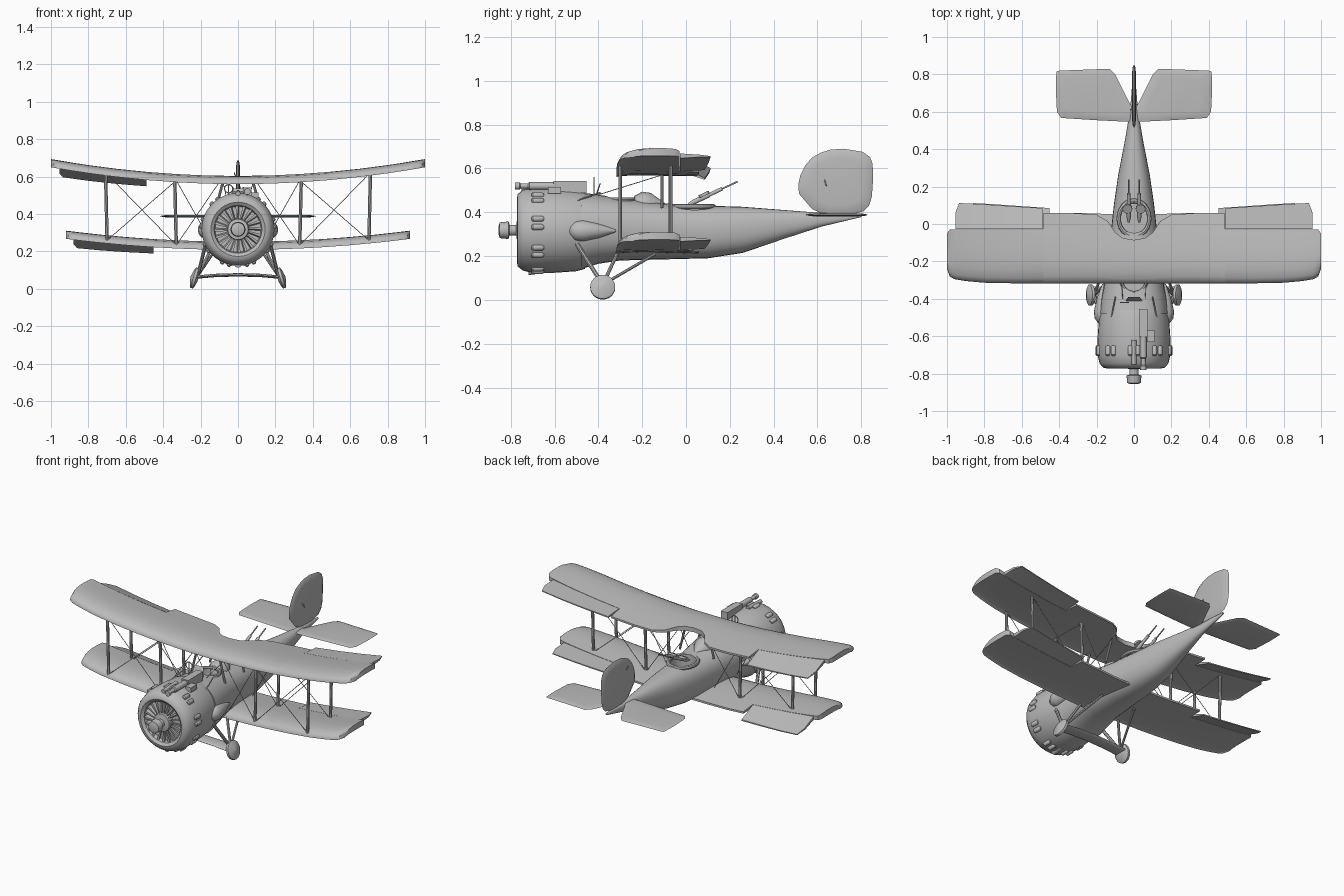
import bpy, bmesh
from math import sin, cos, pi, tan, radians, copysign
from mathutils import Vector

cube = bpy.data.objects.get("Cube")
if cube:
    bpy.data.objects.remove(cube, do_unlink=True)

grey = bpy.data.materials.new("plain grey")
grey.use_nodes = True
grey.diffuse_color = (0.5, 0.5, 0.5, 1)
grey.node_tree.nodes["Principled BSDF"].inputs["Base Color"].default_value = (0.5, 0.5, 0.5, 1)
parts = []


def finish(name, bm):
    bmesh.ops.remove_doubles(bm, verts=bm.verts, dist=1e-5)
    bmesh.ops.recalc_face_normals(bm, faces=bm.faces)
    mesh = bpy.data.meshes.new(name)
    bm.to_mesh(mesh)
    bm.free()
    mesh.materials.append(grey)
    obj = bpy.data.objects.new(name, mesh)
    bpy.context.collection.objects.link(obj)
    parts.append(obj)
    return obj


def loft(name, rings):
    """Skin a row of equal rings and cap both ends."""
    bm = bmesh.new()
    rows = [[bm.verts.new(p) for p in ring] for ring in rings]
    n = len(rows[0])
    for a, b in zip(rows, rows[1:]):
        for i in range(n):
            j = (i + 1) % n
            bm.faces.new((a[i], a[j], b[j], b[i]))
    bm.faces.new(rows[0])
    bm.faces.new(rows[-1])
    return finish(name, bm)


def lathe(name, base, axis, profile, n=16):
    """Turn (distance, radius) pairs about an axis."""
    q = Vector(axis).to_track_quat('Z', 'Y')
    return loft(name, [[Vector(base) + q @ Vector((r * cos(2 * pi * i / n), r * sin(2 * pi * i / n), d))
                        for i in range(n)] for d, r in
                       [(d, max(r, 1e-4)) for d, r in profile]])


def rod(name, a, b, r, n=8):
    axis = Vector(b) - Vector(a)
    return lathe(name, a, axis, [(0, r), (axis.length, r)], n)


def box(name, centre, size):
    bm = bmesh.new()
    bmesh.ops.create_cube(bm, size=1)
    for v in bm.verts:
        v.co = Vector(centre) + v.co * Vector(size)
    return finish(name, bm)


def ring(name, centre, r, tube, rot=(0, 0, 0), scale=(1, 1, 1)):
    bpy.ops.mesh.primitive_torus_add(location=centre, rotation=rot, major_radius=r, minor_radius=tube,
                                     major_segments=24, minor_segments=8)
    obj = bpy.context.object
    obj.name, obj.scale = name, scale
    obj.data.materials.append(grey)
    parts.append(obj)


def plate(name, outline, t, place):
    """Lens-shaped panel from a 2D outline."""
    pts = [Vector(p) for p in outline]
    mid = sum(pts, Vector((0, 0))) / len(pts)
    loft(name, [[place(mid + (p - mid) * s, w) for p in pts]
                for s, w in ((.7, -t), (.9, -t * .7), (1, 0), (.9, t * .7), (.7, t))])


# Fuselage: y, half width, bottom, top
stations = [(-.48, .183, .14, .49), (-.4, .175, .165, .48), (-.3, .155, .18, .465), (-.1, .13, .185, .44),
            (.1, .108, .19, .43), (.26, .085, .215, .425), (.45, .048, .28, .41), (.62, .02, .335, .397),
            (.8, .006, .378, .39)]


def soft(v):
    return copysign(abs(v) ** .85, v)


fuselage = loft("fuselage", [[(w * soft(cos(a)), y, (lo + hi) / 2 + (hi - lo) / 2 * soft(sin(a)))
                              for a in [2 * pi * i / 28 for i in range(28)]] for y, w, lo, hi in stations])

# Cockpit openings
for y, r in ((-.3, .065), (.03, .078)):
    cutter = rod("cockpit_cutter", (0, y, .34), (0, y, .6), r, 24)
    cutter.hide_render = True
    parts.remove(cutter)
    mod = fuselage.modifiers.new("cockpit", 'BOOLEAN')
    mod.operation, mod.object = 'DIFFERENCE', cutter
    bpy.context.view_layer.objects.active = fuselage
    bpy.ops.object.modifier_apply(modifier=mod.name)
    bpy.data.objects.remove(cutter, do_unlink=True)
ring("gunner_ring", (0, .03, .425), .082, .012, scale=(1, 1.15, 1))
ring("pilot_rim", (0, -.3, .458), .068, .01)
lathe("headrest", (0, -.25, .43), (0, 1, 0), [(0, 0), (.015, .045), (.05, .064), (.09, .058), (.17, 0)])
plate("windscreen", [(-.05, 0), (.05, 0), (.03, .085), (-.03, .085)], .003,
      lambda p, w: (p.x, -.42 + p.y * .35 + w, .45 + p.y))

# Cowling, cooling fins and hub
Z = .318
lathe("cowling", (0, 0, Z), (0, 1, 0),
      [(-.735, 0), (-.735, .122), (-.76, .128), (-.772, .145), (-.768, .165), (-.745, .184), (-.7, .195),
       (-.6, .194), (-.5, .187), (-.46, .176)], 36)
lathe("hub", (0, 0, Z), (0, 1, 0), [(-.855, .02), (-.85, .036), (-.81, .04), (-.805, .025), (-.775, .025),
                                    (-.77, .055), (-.73, .06)], 20)
for i in range(20):
    a = 2 * pi * i / 20
    d, s = Vector((cos(a), 0, sin(a))), Vector((-sin(a), 0, cos(a)))
    loft("cooling_fin", [[Vector((0, y, Z)) + d * r + s * (side * r * .055 + lean) for side, y, lean in
                          ((-1, -.735, 0), (1, -.735, 0), (1, -.758, .006), (-1, -.758, .006))]
                         for r in (.055, .125)])

# Cylinder covers in pairs round the cowling
for k in range(9):
    for off in (-.1, .1):
        a = radians(90 + 40 * k) + off
        lathe("cylinder_cover", (.193 * cos(a), -.705, Z + .193 * sin(a)), (0, 1, 0),
              [(0, .008), (.006, .014), (.048, .014), (.056, .008)], 10)
rod("exhaust_stub", (0, -.72, .13), (0, -.65, .14), .018, 10)


# Wings with a cambered section
def upper(t):
    return .04 * sin(pi * max(0, min(t, 1)) ** .5)


def section(x, y0, y1, z, lead=-.318, droop=0, chord=.44):
    ys = [y0 + (y1 - y0) * f for f in (0, .03, .1, .25, .45, .7, 1)]
    hs = [upper((y - lead) / chord) for y in ys]
    top = [(x, y, z + h + .004 - (y - y0) * droop) for y, h in zip(ys, hs)]
    low = [(x, y, z + h * .2 - (y - y0) * droop) for y, h in zip(ys, hs)]
    return top + low[::-1]


def wing(name, z0, bend, reach, plan):
    half = [(x * reach, a, b) for x, a, b in plan]
    whole = [(-x, a, b) for x, a, b in reversed(half) if x > 0] + half
    loft(name, [section(x, a, b, z0 + bend * x * x, a) for x, a, b in whole])
    # Ailerons droop on one side and rise on the other
    for side, angle in ((-1, 17), (1, -5)):
        spans = [(.49, .085), (.65, .095), (.8, .105), (.935, .112), (.955, .06)]
        loft(name + "_aileron", [section(side * x * reach, -.028, b, z0 + bend * (x * reach) ** 2,
                                         droop=tan(radians(angle))) for x, b in spans])


outer = [(.484, -.318, .06), (.488, -.318, -.03), (.65, -.317, -.03), (.8, -.314, -.03), (.9, -.305, -.03),
         (.96, -.295, -.03), (.985, -.28, -.03), (1, -.24, -.05)]
wing("upper_wing", .56, .09, 1,
     [(0, -.318, -.085), (.06, -.318, -.075), (.1, -.318, -.045), (.14, -.318, .015), (.2, -.318, .05),
      (.33, -.318, .058)] + outer)
wing("lower_wing", .208, .07, .92, [(0, -.318, .05), (.2, -.318, .055), (.35, -.318, .06)] + outer)


def top_z(x):
    return .57 + .09 * x * x


def low_z(x):
    return .225 + .07 * x * x


# Parts on both sides
for s in (-1, 1):
    # Wing struts and bracing wires
    for y in (-.3, -.07):
        for x in (.33, .7):
            rod("wing_strut", (s * x, y, low_z(x)), (s * (x + .008), y, top_z(x)), .009)
        for a, b in ((.33, .7), (.7, .33)):
            rod("bracing_wire", (s * a, y, low_z(a)), (s * b, y, top_z(b)), .002, 5)
        rod("landing_wire", (s * .33, y, low_z(.33)), (s * .1, y, .57), .002, 5)
        rod("flying_wire", (s * .15, y, .26), (s * .33, y, top_z(.33)), .002, 5)
    for y in (-.3, -.11):
        rod("centre_strut", (s * .12, y, .42), (s * .08, y, .575), .007)
    rod("centre_wire", (s * .06, -.4, .48), (s * .08, -.11, .57), .002, 5)
    rod("side_rod", (s * .13, -.54, .44), (s * .1, -.39, .49), .004, 6)

    # Side fairing
    lathe("side_fairing", (s * .165, -.54, .315), (0, 1, 0),
          [(0, 0), (.01, .026), (.035, .045), (.07, .05), (.14, .034), (.22, .005)])

    # Undercarriage
    lathe("wheel", (s * .232, -.38, .058), (s * .957, 0, .29),
          [(-.02, .015), (-.013, .044), (-.007, .057), (.007, .057), (.014, .043), (.02, .015), (.024, 0)], 24)
    foot = (s * .215, -.38, .07)
    rod("front_leg", foot, (s * .16, -.52, .29), .01)
    rod("middle_leg", foot, (s * .14, -.31, .22), .008)
    rod("rear_leg", foot, (s * .12, -.14, .21), .007)

    # Tailplane half
    plate("tailplane", [(0, .545), (.2, .555), (.39, .567), (.412, .6), (.418, .72), (.415, .815), (.4, .82),
                        (.13, .83), (.1, .8), (.02, .64), (0, .62)], .007,
          lambda p, w: (s * p.x, p.y, .388 + w))

    # Rear gun of the pair
    aim = Vector((0, .9, .42))
    lathe("rear_gun", (s * .028, .01, .435), aim, [(0, .006), (.03, .012), (.1, .012), (.11, .009), (.17, .009),
                                                  (.172, .004), (.25, .004)], 10)
    lathe("rear_gun_drum", (s * .035, .085, .475), (0, -.42, .9), [(0, .026), (.014, .026)])

# Curved axle fairing
loft("axle_fairing", [[(x, -.38 + .045 * cos(a), .075 - .012 * (x / .22) ** 2 + .009 * sin(a))
                       for a in [2 * pi * i / 12 for i in range(12)]] for x in (-.22, -.12, 0, .12, .22)])

# Fin and rudder
plate("fin", [(.575, .415), (.545, .45), (.515, .485), (.513, .53), (.522, .57), (.545, .615), (.575, .65),
              (.615, .672), (.66, .686), (.72, .69), (.805, .676), (.84, .652), (.852, .62), (.853, .54),
              (.848, .47), (.835, .43), (.81, .405), (.74, .385), (.64, .385)], .011,
      lambda p, w: (w, p.x, p.y))
rod("rudder_horn", (-.02, .61, .62), (.02, .64, .52), .003, 6)

# Forward gun and sights
lathe("forward_gun_barrel", (.05, -.78, .52), (0, 1, 0),
      [(0, .017), (.02, .017), (.025, .012), (.06, .012), (.065, .018), (.2, .018)], 12)
box("forward_gun_body", (.05, -.53, .515), (.045, .15, .055))
box("gun_feed", (.09, -.6, .5), (.04, .06, .03))
rod("cowl_pipe", (0, -.75, .51), (0, -.62, .515), .013, 10)
ring("ring_sight", (-.05, -.42, .535), .022, .003, (pi / 2, 0, 0))
rod("sight_post", (-.05, -.42, .46), (-.05, -.42, .56), .003, 6)

# Smooth shading with sharp edges kept
bpy.ops.object.select_all(action='DESELECT')
for obj in parts:
    obj.select_set(True)
bpy.context.view_layer.objects.active = fuselage
bpy.ops.object.shade_smooth_by_angle(angle=radians(40))
